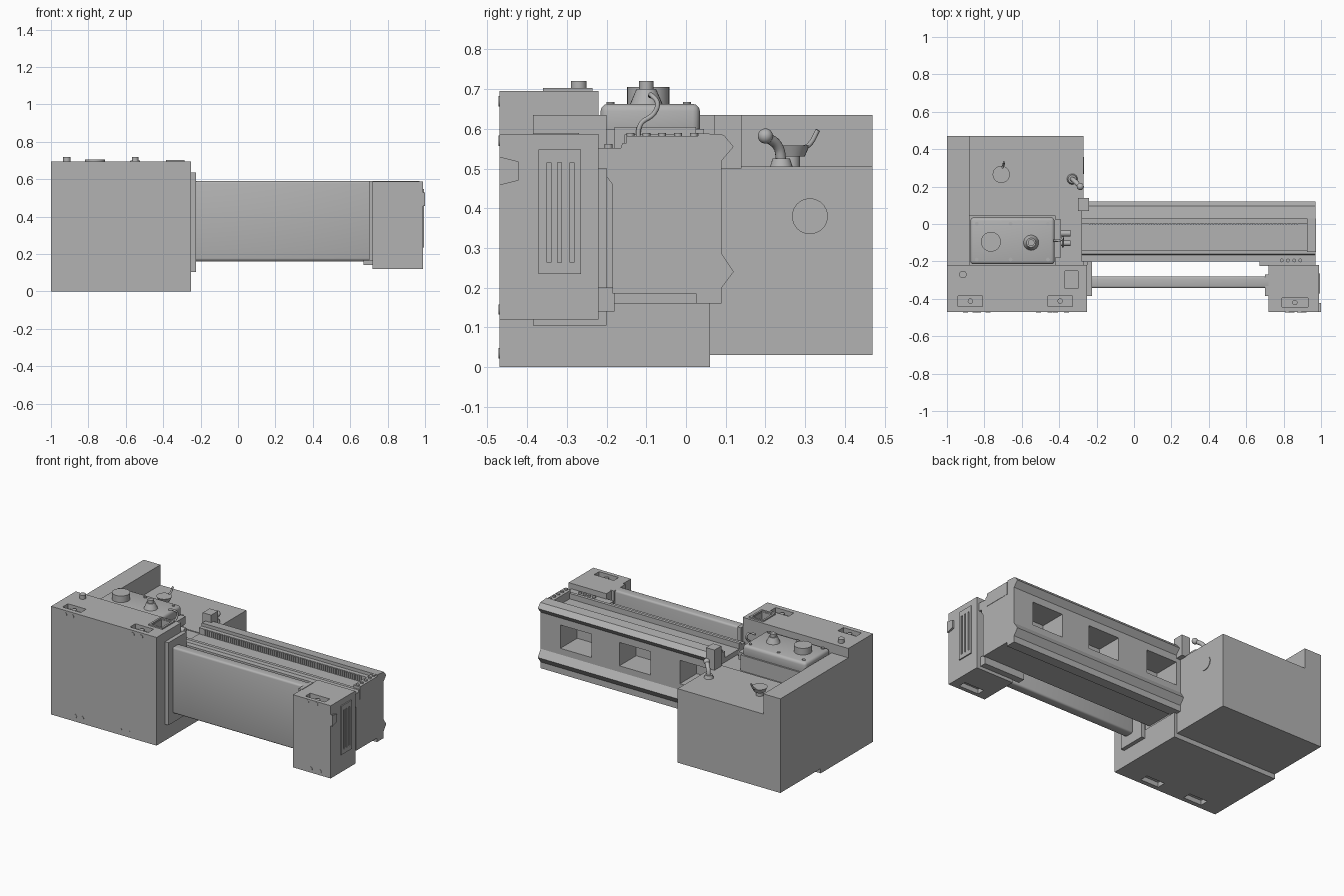
import bpy, bmesh, math
from mathutils import Vector

if "Cube" in bpy.data.objects:
    bpy.data.objects.remove(bpy.data.objects["Cube"], do_unlink=True)

grey = bpy.data.materials.new("machine_grey")
grey.use_nodes = True
grey.diffuse_color = (0.45, 0.45, 0.45, 1)
grey.node_tree.nodes["Principled BSDF"].inputs["Base Color"].default_value = (0.45, 0.45, 0.45, 1)


def add(name, bm):
    bmesh.ops.recalc_face_normals(bm, faces=bm.faces)
    mesh = bpy.data.meshes.new(name)
    bm.to_mesh(mesh)
    bm.free()
    mesh.materials.append(grey)
    ob = bpy.data.objects.new(name, mesh)
    bpy.context.collection.objects.link(ob)
    return ob


def activate(ob):
    bpy.ops.object.select_all(action="DESELECT")
    ob.select_set(True)
    bpy.context.view_layer.objects.active = ob


def smooth(ob):
    activate(ob)
    bpy.ops.object.shade_smooth_by_angle(angle=math.radians(35))
    return ob


def box(name, x, y, z, bevel=0):
    bm = bmesh.new()
    bmesh.ops.create_cube(bm, size=1)
    for v in bm.verts:
        for i, r in enumerate((x, y, z)):
            v.co[i] = r[0] if v.co[i] < 0 else r[1]
    if bevel:
        bmesh.ops.bevel(bm, geom=list(bm.edges), offset=bevel, segments=3,
                        profile=0.5, affect="EDGES")
    ob = add(name, bm)
    return smooth(ob) if bevel else ob


def prism(name, profile, x0, x1):
    # Extrudes a (y, z) profile along x
    bm = bmesh.new()
    face = bm.faces.new([bm.verts.new((x0, y, z)) for y, z in profile])
    new = bmesh.ops.extrude_face_region(bm, geom=[face])["geom"]
    bmesh.ops.translate(bm, vec=(x1 - x0, 0, 0),
                        verts=[g for g in new if isinstance(g, bmesh.types.BMVert)])
    return add(name, bm)


def rod(name, start, end, r1, r2=None, sides=24):
    a, b = Vector(start), Vector(end)
    bm = bmesh.new()
    bmesh.ops.create_cone(bm, cap_ends=True, segments=sides, radius1=r1,
                          radius2=r1 if r2 is None else r2, depth=(b - a).length)
    turn = (b - a).to_track_quat("Z", "Y")
    for v in bm.verts:
        v.co = turn @ v.co + (a + b) / 2
    return smooth(add(name, bm))


def pipe(name, points, radius):
    curve = bpy.data.curves.new(name, "CURVE")
    curve.dimensions = "3D"
    curve.bevel_depth = radius
    curve.use_fill_caps = True
    spline = curve.splines.new("BEZIER")
    spline.bezier_points.add(len(points) - 1)
    for p, co in zip(spline.bezier_points, points):
        p.co = co
        p.handle_left_type = p.handle_right_type = "AUTO"
    curve.materials.append(grey)
    ob = bpy.data.objects.new(name, curve)
    bpy.context.collection.objects.link(ob)


def cut(target, cutters):
    for c in cutters:
        mod = target.modifiers.new("cut", "BOOLEAN")
        mod.operation = "DIFFERENCE"
        mod.object = c
        activate(target)
        bpy.ops.object.modifier_apply(modifier=mod.name)
        bpy.data.objects.remove(c, do_unlink=True)


# Headstock housing
front = box("headstock_front_cabinet", (-1, -0.25), (-0.47, -0.22), (0, 0.695))
box("headstock_base", (-1, -0.25), (-0.22, 0.06), (0, 0.16))
box("headstock_body", (-0.9, -0.27), (-0.22, 0.06), (0.16, 0.5))
box("headstock_upper_body", (-0.88, -0.42), (-0.22, 0.045), (0.5, 0.6))
box("gearbox_cover", (-0.875, -0.425), (-0.215, 0.035), (0.58, 0.663), 0.018)
box("rear_cabinet", (-0.88, -0.27), (0.06, 0.47), (0.03, 0.505))
prism("end_cover", [(-0.22, 0), (0.06, 0), (0.06, 0.03), (0.47, 0.03),
                    (0.47, 0.635), (-0.22, 0.635)], -1, -0.88)
box("splash_post", (-0.3, -0.24), (0.07, 0.14), (0.5, 0.635))
rod("rear_access_disc", (-0.272, 0.312, 0.38), (-0.266, 0.312, 0.38), 0.045, sides=32)

# Lifting pockets and square tray in the front cabinet
cut(front, [box("cutter", (x, x + 0.13), (-0.44, -0.385), (0.665, 0.8)) for x in (-0.94, -0.46)]
    + [box("cutter", (x, x + 0.13), (-0.44, -0.385), (-0.1, 0.03)) for x in (-0.87, -0.55)]
    + [box("cutter", (-0.37, -0.3), (-0.345, -0.25), (0.63, 0.8))])
for x in (-0.875, -0.395):
    rod("pocket_bolt", (x, -0.412, 0.66), (x, -0.412, 0.685), 0.014)
for x, w in ((-0.385, 0.012), (-0.297, 0.012)):
    box("tray_rim_side", (x, x + w), (-0.36, -0.235), (0.69, 0.703))
for y in (-0.36, -0.247):
    box("tray_rim_end", (-0.385, -0.285), (y, y + 0.012), (0.69, 0.703))
rod("filler_cap", (-0.915, -0.27, 0.69), (-0.915, -0.27, 0.72), 0.02)

# Front screws on both cabinets
screws = [(x, z) for z, xs in ((0.67, (-0.9, -0.85, -0.42, -0.36)),
                               (0.035, (-0.83, -0.78, -0.51, -0.45)),
                               (0.57, (0.82, 0.885)), (0.145, (0.845, 0.91))) for x in xs]
for x, z in screws:
    rod("cabinet_screw", (x, -0.465, z), (x, -0.472, z), 0.013, sides=16)

# Gearbox fittings
ring = rod("oil_ring", (-0.765, -0.095, 0.65), (-0.765, -0.095, 0.705), 0.053, sides=32)
cut(ring, [rod("cutter", (-0.765, -0.095, 0.67), (-0.765, -0.095, 0.75), 0.036, sides=32)])
rod("knob_skirt", (-0.55, -0.1, 0.66), (-0.55, -0.1, 0.7), 0.042, 0.025)
rod("knob_top", (-0.55, -0.1, 0.695), (-0.55, -0.1, 0.72), 0.018)
for x in (-0.84, -0.66, -0.46):
    for y in (-0.19, 0.002):
        rod("cover_screw", (x, y, 0.66), (x, y, 0.668), 0.01, sides=12)

# Spindle bracket, shafts and coolant pipe
prism("spindle_bracket", [(-0.18, 0.5), (-0.155, 0.5), (-0.155, 0.585), (-0.025, 0.585),
                          (-0.025, 0.555), (0.025, 0.555), (0.025, 0.605), (-0.18, 0.605)],
      -0.43, -0.39)
for y, r in ((-0.103, 0.014), (-0.05, 0.017)):
    rod("short_shaft", (-0.43, y, 0.555), (-0.34, y, 0.555), r)
pipe("coolant_pipe", [(-0.38, -0.118, 0.55), (-0.38, -0.115, 0.61), (-0.38, -0.08, 0.64),
                      (-0.38, -0.072, 0.665), (-0.39, -0.085, 0.683), (-0.43, -0.09, 0.683)], 0.006)

# Rear cabinet levers
rod("lever_hub", (-0.71, 0.265, 0.5), (-0.71, 0.265, 0.535), 0.022)
rod("lever_dish", (-0.71, 0.265, 0.53), (-0.71, 0.265, 0.558), 0.034, 0.046)
pipe("lever_arm", [(-0.71, 0.29, 0.55), (-0.7, 0.31, 0.56), (-0.695, 0.332, 0.597)], 0.006)
rod("handle_foot", (-0.33, 0.24, 0.5), (-0.33, 0.24, 0.525), 0.03, 0.022)
pipe("handle_neck", [(-0.33, 0.24, 0.52), (-0.32, 0.232, 0.555), (-0.288, 0.2, 0.582)], 0.013)
bm = bmesh.new()
bmesh.ops.create_uvsphere(bm, u_segments=20, v_segments=12, radius=0.019)
bmesh.ops.translate(bm, vec=(-0.287, 0.2, 0.582), verts=bm.verts)
smooth(add("handle_ball", bm))

# Bed with V-shaped rear rails and three rear windows
bed = prism("bed", [(-0.185, 0.185), (0.025, 0.185), (0.025, 0.16), (0.09, 0.16), (0.09, 0.2),
                    (0.12, 0.24), (0.09, 0.285), (0.09, 0.52), (0.12, 0.555), (0.095, 0.585),
                    (0.03, 0.59), (0.03, 0.57), (0.003, 0.57), (0.003, 0.53), (-0.14, 0.53),
                    (-0.14, 0.565), (-0.16, 0.565), (-0.165, 0.55), (-0.2, 0.55),
                    (-0.2, 0.48), (-0.185, 0.46)], -0.28, 0.97)
cut(bed, [box("cutter", (x, x + 0.22), (-0.08, 0.2), (0.325, 0.475)) for x in (-0.24, 0.19, 0.61)])
for i in range(75):
    x = -0.24 + i * 0.015
    box("rack_tooth", (x, x + 0.007), (-0.003, 0.004), (0.533, 0.568))
box("bed_end_plate", (0.925, 0.972), (-0.15, 0.03), (0.5, 0.582))
for y in (-0.14, -0.1, -0.06, -0.02, 0.02):
    rod("end_plate_screw", (0.95, y, 0.58), (0.95, y, 0.59), 0.01, sides=12)

# Long front guard between the cabinets
box("front_guard", (-0.23, 0.73), (-0.343, -0.28), (0.165, 0.59), 0.012)
box("guard_flange", (-0.25, -0.225), (-0.385, -0.2), (0.105, 0.635))
box("guard_end_strip", (0.7, 0.725), (-0.385, -0.27), (0.165, 0.59))

# Tail cabinet with pocket, vent panel and latch
tail = box("tail_cabinet", (0.72, 0.988), (-0.47, -0.22), (0.12, 0.587))
cut(tail, [box("cutter", (0.79, 0.93), (-0.445, -0.395), (0.557, 0.7)),
           box("cutter", (0.79, 0.93), (-0.445, -0.395), (0, 0.15))])
rod("pocket_bolt", (0.86, -0.42, 0.55), (0.86, -0.42, 0.575), 0.014)
panel = box("vent_panel", (0.975, 0.995), (-0.372, -0.265), (0.235, 0.548))
slots = [(y - 0.005, y + 0.005) for y in (-0.345, -0.318, -0.287)]
cut(panel, [box("cutter", (0.989, 1.1), s, (0.263, 0.515)) for s in slots])
prism("door_latch", [(-0.47, 0.458), (-0.422, 0.47), (-0.422, 0.518), (-0.47, 0.53)], 0.98, 1.0)
box("tail_bracket", (0.67, 0.96), (-0.225, -0.18), (0.14, 0.2))
box("tail_upper_bracket", (0.67, 0.97), (-0.225, -0.18), (0.5, 0.552))
for i in range(4):
    x = 0.79 + i * 0.033
    rod("bracket_screw", (x, -0.195, 0.55), (x, -0.195, 0.562), 0.01, sides=12)
